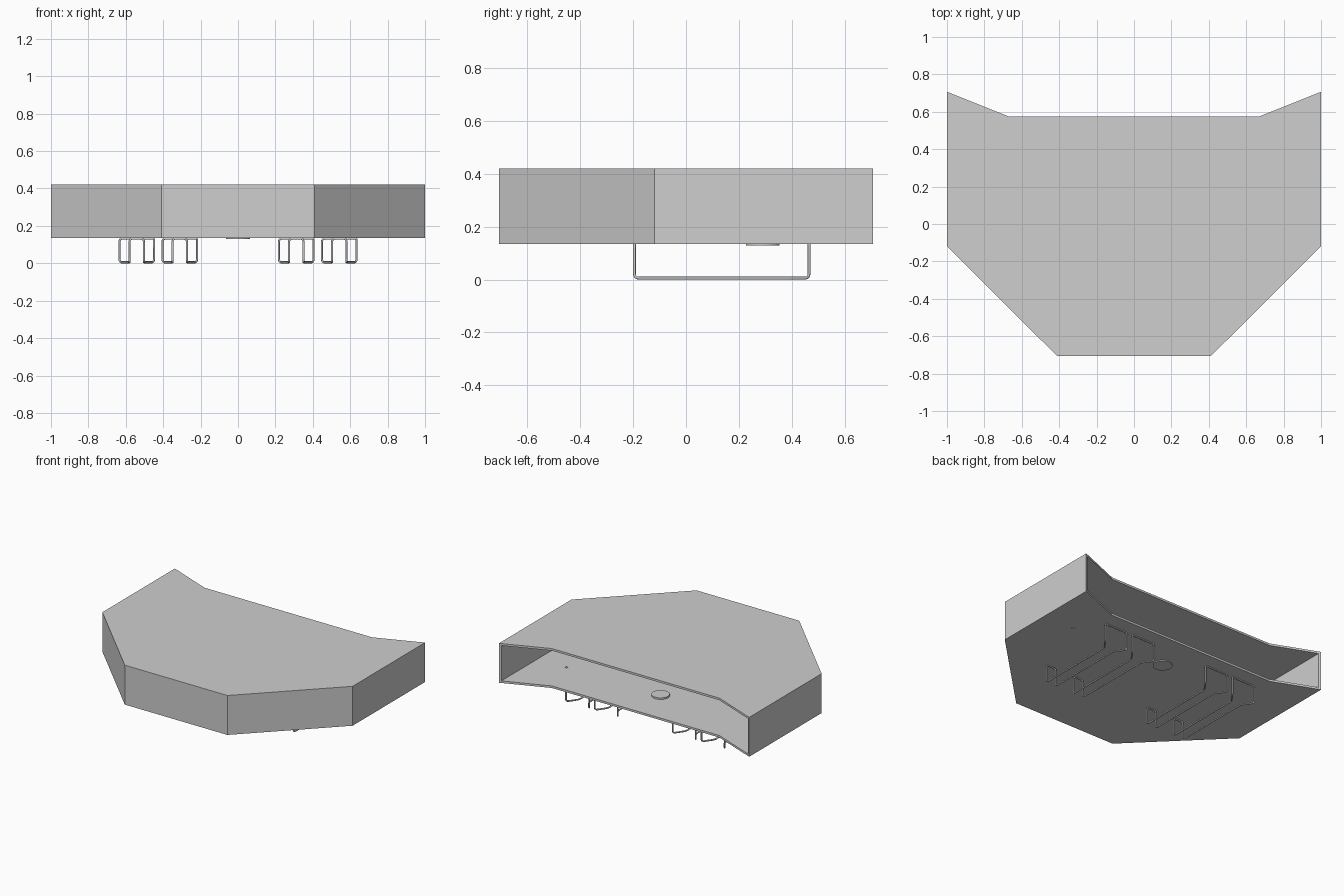
import bpy
import bmesh
from mathutils import Vector

FLOOR, TOP, WALL = 0.135, 0.42, 0.015
WIRE = 0.0055

cube = bpy.data.objects.get("Cube")
if cube:
    bpy.data.objects.remove(cube, do_unlink=True)

grey = bpy.data.materials.new("light grey")
grey.use_nodes = True
grey.diffuse_color = (0.62, 0.62, 0.62, 1)
grey.node_tree.nodes["Principled BSDF"].inputs["Base Color"].default_value = grey.diffuse_color


def add_mesh(name, bm):
    bmesh.ops.recalc_face_normals(bm, faces=bm.faces)
    mesh = bpy.data.meshes.new(name)
    bm.to_mesh(mesh)
    bm.free()
    mesh.materials.append(grey)
    obj = bpy.data.objects.new(name, mesh)
    bpy.context.collection.objects.link(obj)
    return obj


def prism(name, outline, z0, z1):
    bm = bmesh.new()
    face = bm.faces.new([bm.verts.new((x, y, z0)) for x, y in outline])
    up = bmesh.ops.extrude_face_region(bm, geom=[face])["geom"]
    bmesh.ops.translate(bm, vec=(0, 0, z1 - z0),
                        verts=[g for g in up if isinstance(g, bmesh.types.BMVert)])
    return add_mesh(name, bm)


def disc(name, x, y, z0, z1, r, sides=32):
    bm = bmesh.new()
    bmesh.ops.create_cone(bm, cap_ends=True, segments=sides, radius1=r, radius2=r, depth=z1 - z0)
    bmesh.ops.translate(bm, verts=bm.verts, vec=(x, y, (z0 + z1) / 2))
    obj = add_mesh(name, bm)
    for p in obj.data.polygons:
        p.use_smooth = abs(p.normal.z) < 0.5
    return obj


def cut(target, cutter):
    mod = target.modifiers.new("cut", 'BOOLEAN')
    mod.object = cutter
    mod.solver = 'EXACT'
    cutter.hide_render = True
    cutter.hide_set(True)


def mirrored(points):
    return points + [(-x, y) for x, y in reversed(points)]


def rounded(points, r=0.018, steps=4):
    """Replace the inner corners of a path by short arcs."""
    pts = [Vector(p) for p in points]
    out = [pts[0]]
    for a, b, c in zip(pts, pts[1:], pts[2:]):
        p, q = b + (a - b).normalized() * r, b + (c - b).normalized() * r
        for i in range(steps + 1):
            t = i / steps
            out.append(p * (1 - t) ** 2 + b * 2 * t * (1 - t) + q * t * t)
    return out + [pts[-1]]


def wire(name, points):
    curve = bpy.data.curves.new(name, 'CURVE')
    curve.dimensions = '3D'
    curve.bevel_depth = WIRE
    curve.bevel_resolution = 2
    curve.use_fill_caps = True
    spline = curve.splines.new('POLY')
    spline.points.add(len(points) - 1)
    for p, co in zip(spline.points, points):
        p.co = (*co, 1)
    curve.materials.append(grey)
    bpy.context.collection.objects.link(bpy.data.objects.new(name, curve))


# Hollow cabinet shell, open along its concave back
half = [(0.41, -0.707), (1, -0.12), (1, 0.707), (0.67, 0.575)]
shell = prism("cabinet_shell", mirrored(half), FLOOR, TOP)
w = WALL
inner = [(0.41 - 0.4 * w, -0.707 + w), (1 - w, -0.12 + 0.4 * w), (1 - w, 0.9)]
cut(shell, prism("cavity_cutter", mirrored(inner), FLOOR + w, TOP - w))

# Cable hole in the floor
cut(shell, disc("cable_hole_cutter", 0.757, 0.283, FLOOR - 0.05, FLOOR + 0.05, 0.009, 16))

# Round lamp set through the floor
disc("lamp_body", 0, 0.29, FLOOR - 0.003, FLOOR + w + 0.008, 0.045)
disc("lamp_rim", 0, 0.29, FLOOR - 0.006, FLOOR, 0.064)
disc("lamp_top_rim", 0, 0.29, FLOOR + w, FLOOR + w + 0.012, 0.06)

# Stemware racks: bent wire rails that flare towards the back
back, front, flare = 0.465, -0.195, 0.39
wide, narrow = 0.0925, 0.0385
top, low = FLOOR - 0.003, WIRE
for side, label in ((1, "left"), (-1, "right")):
    for centre, place in ((0.5415, "outer"), (0.3115, "inner")):
        cx = side * centre
        rail = [(wide, back, top), (wide, back, low), (narrow, flare, low),
                (narrow, front, low), (narrow, front, top)]
        path = [(cx + x, y, z) for x, y, z in rail]
        path += [(cx - x, y, z) for x, y, z in reversed(rail)]
        path.append(path[0])
        wire(f"{label}_{place}_glass_rack", rounded(path))
